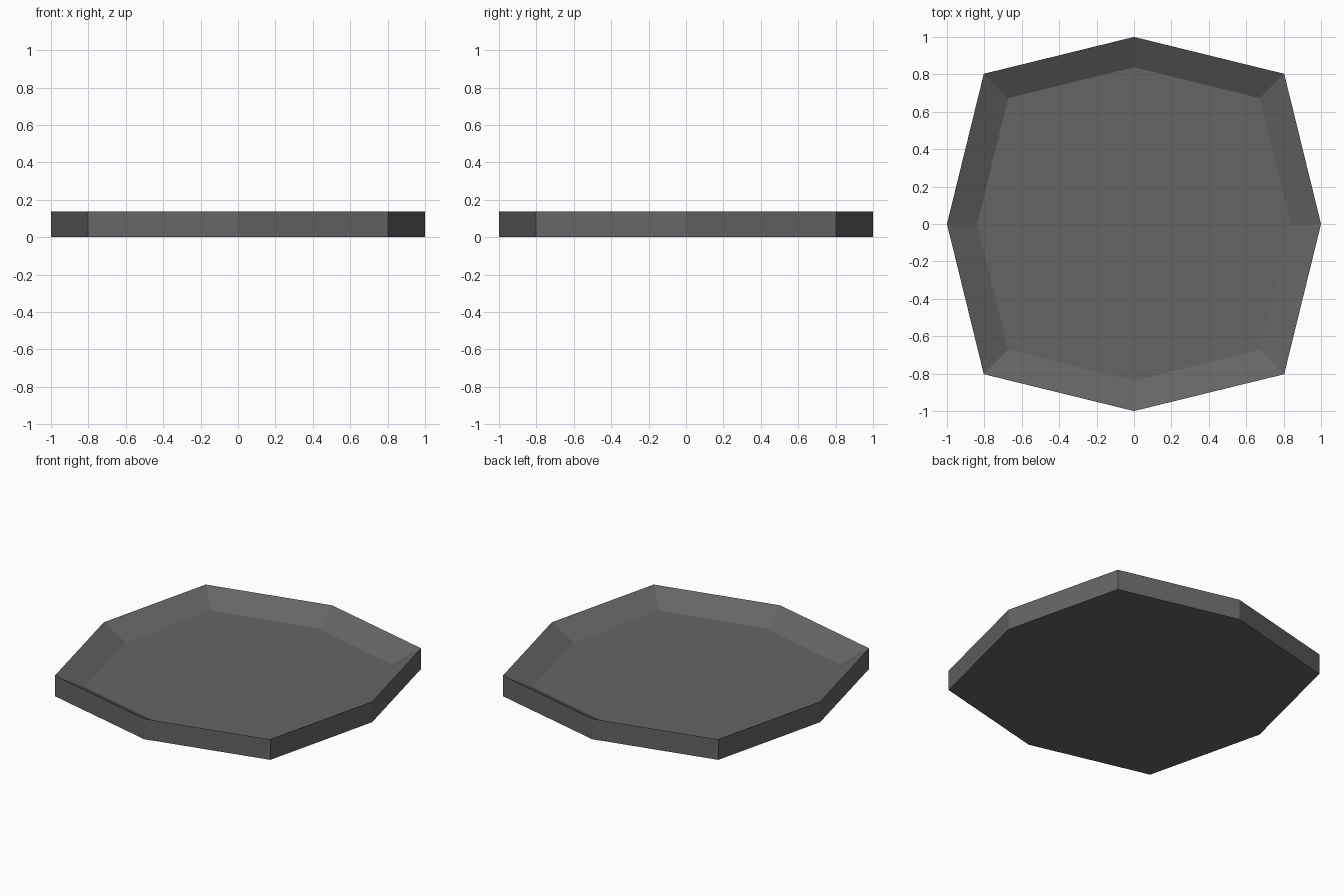
import bpy
import bmesh
from math import cos, sin, pi

cube = bpy.data.objects.get("Cube")
if cube:
    bpy.data.objects.remove(cube, do_unlink=True)

HEIGHT, FLOOR = 0.138, 0.046
AXIS_RADIUS, CORNER_RADIUS = 1.0, 0.803 * 2 ** 0.5
INNER_SCALE = 0.838


def make_material(name, color):
    mat = bpy.data.materials.new(name)
    mat.use_nodes = True
    mat.diffuse_color = color
    mat.node_tree.nodes["Principled BSDF"].inputs["Base Color"].default_value = color
    return mat


def ring(bm, scale, z):
    """Eight points, alternating between axis and corner radius."""
    verts = []
    for i in range(8):
        r = scale * (CORNER_RADIUS if i % 2 else AXIS_RADIUS)
        verts.append(bm.verts.new((r * cos(i * pi / 4), r * sin(i * pi / 4), z)))
    return verts


# Shallow tray: base, upright outer wall, sharp rim, sloped inner wall, floor
bm = bmesh.new()
rings = [ring(bm, 1, 0), ring(bm, 1, HEIGHT), ring(bm, INNER_SCALE, FLOOR)]
bm.faces.new(reversed(rings[0]))
bm.faces.new(rings[-1])
for low, high in zip(rings, rings[1:]):
    for i in range(8):
        j = (i + 1) % 8
        bm.faces.new((low[i], low[j], high[j], high[i]))
bmesh.ops.recalc_face_normals(bm, faces=bm.faces)

mesh = bpy.data.meshes.new("tray")
bm.to_mesh(mesh)
bm.free()
mesh.materials.append(make_material("dark grey", (0.13, 0.13, 0.13, 1)))
tray = bpy.data.objects.new("tray", mesh)
bpy.context.collection.objects.link(tray)
